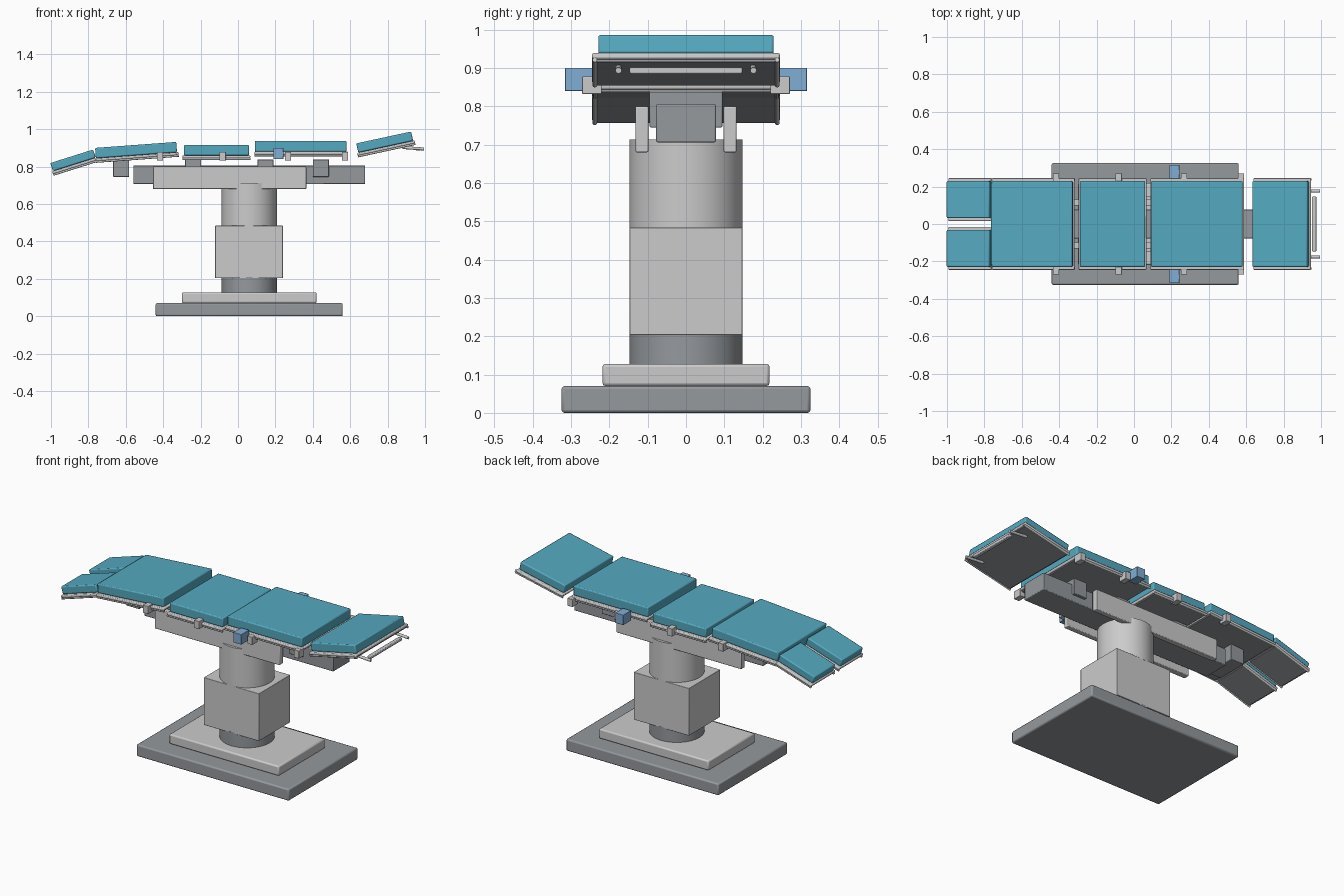
import bpy, math
from mathutils import Matrix, Vector

if "Cube" in bpy.data.objects:
    bpy.data.objects.remove(bpy.data.objects["Cube"])


def material(name, color):
    m = bpy.data.materials.new(name)
    m.diffuse_color = color
    m.use_nodes = True
    m.node_tree.nodes["Principled BSDF"].inputs["Base Color"].default_value = m.diffuse_color
    return m


TEAL = material("teal_vinyl", (0.09, 0.40, 0.53, 1))
BLUE = material("blue_clamp", (0.22, 0.42, 0.66, 1))
DARK = material("dark_metal", (0.16, 0.17, 0.18, 1))
MID = material("mid_metal", (0.30, 0.32, 0.34, 1))


def finish(o, name, bevel, mat):
    o.name = name
    if mat:
        o.data.materials.append(mat)
    if bevel:
        b = o.modifiers.new("bevel", "BEVEL")
        b.width, b.segments = bevel, 2
    bpy.ops.object.shade_smooth_by_angle(angle=math.radians(35))
    return o


def box(name, x, y, z, bevel=0.004, mat=None, frame=Matrix()):
    """Box from (min, max) ranges, optionally placed in a tilted frame."""
    bpy.ops.mesh.primitive_cube_add(size=1)
    o = bpy.context.object
    size = Vector([r[1] - r[0] for r in (x, y, z)])
    mid = Vector([(r[0] + r[1]) / 2 for r in (x, y, z)])
    o.data.transform(Matrix.Translation(mid) @ Matrix.Diagonal(size.to_4d()))
    o.matrix_world = frame
    return finish(o, name, bevel, mat)


def cylinder(name, a, b, r, sides=48, bevel=0.0, mat=None, frame=Matrix()):
    a, b = Vector(a), Vector(b)
    bpy.ops.mesh.primitive_cylinder_add(radius=r, depth=(b - a).length, vertices=sides)
    o = bpy.context.object
    turn = (b - a).to_track_quat("Z", "Y").to_matrix().to_4x4()
    o.matrix_world = frame @ Matrix.Translation((a + b) / 2) @ turn
    return finish(o, name, bevel, mat)


def section(name, x, z, length, tilt, y=(-0.229, 0.229), thick=0.055, lip=(0.01, 0.01)):
    """Cushion on a support plate with thin edge rails; x, z = lower left cushion edge."""
    f = Matrix.Translation((x, 0, z)) @ Matrix.Rotation(-math.radians(tilt), 4, "Y")
    box(name + "_cushion", (0, length), y, (0, thick), 0.006, TEAL, f)
    x0, x1 = -lip[0], length + lip[1]
    py = (y[0] - 0.016, y[1] + 0.016)
    box(name + "_plate", (x0, x1), py, (-0.016, 0), 0.005, None, f)
    box(name + "_underside", (x0 + .01, x1 - .01), (py[0] + .012, py[1] - .012),
        (-0.022, -0.014), 0, MID, f)
    for i, ry in enumerate((py[0] + 0.007, py[1] - 0.007)):
        cylinder(f"{name}_rail_{i}", (x0, ry, -0.019), (x1, ry, -0.019), 0.006, 12, frame=f)


# Stepped base
box("base", (-0.44, 0.56), (-0.325, 0.325), (0, 0.07), 0.008, MID)
box("base_step", (-0.30, 0.42), (-0.218, 0.218), (0.07, 0.128), 0.008)

# Telescoping column
cylinder("column_lower", (0.06, 0, 0.12), (0.06, 0, 0.21), 0.148, 64, mat=MID)
box("column_housing", (-0.122, 0.24), (-0.147, 0.147), (0.203, 0.484), 0.002)
cylinder("column_upper", (0.06, 0, 0.48), (0.06, 0, 0.713), 0.148, 64)

# Sliding beam, side cheeks and cross blocks
box("slide_beam", (-0.56, 0.68), (-0.078, 0.078), (0.706, 0.806), 0.004, MID)
for side in (-1, 1):
    box("beam_cheek", (-0.455, 0.365), tuple(sorted((side * 0.098, side * 0.132))),
        (0.68, 0.80), 0.004)
for cx in (-0.625, -0.24, 0.147, 0.443):
    box("cross_block", (cx - 0.043, cx + 0.043), (-0.095, 0.095), (0.745, 0.838), 0.003, MID)

# Body sections
section("back", 0.09, 0.88, 0.49, 0, thick=0.058, lip=(0.002, 0.008))
section("seat", -0.29, 0.86, 0.35, 0, lip=(0.008, 0.006))
section("upper_leg", -0.76, 0.845, 0.435, 4.2, lip=(0.0, 0.008))
section("head", 0.643, 0.875, 0.30, 12.2, thick=0.05, lip=(0.006, 0.008))
section("lower_leg_left", -0.99, 0.776, 0.24, 17.5, (-0.229, -0.032), 0.045, (0.004, 0.0))
section("lower_leg_right", -0.99, 0.776, 0.24, 17.5, (0.032, 0.229), 0.045, (0.004, 0.0))

# Rail clamps and blue accessory clamps
for side in (-1, 1):
    for cx in (-0.417, -0.082, 0.267, 0.572):
        box("rail_clamp", (cx - 0.017, cx + 0.017), tuple(sorted((side * 0.22, side * 0.271))),
            (0.832, 0.878), 0.002)
    box("accessory_clamp", (0.19, 0.243), tuple(sorted((side * 0.243, side * 0.316))),
        (0.84, 0.90), 0.002, BLUE)

# Head end handle
for side in (-1, 1):
    cylinder("handle_rod", (0.88, side * 0.176, 0.902), (0.995, side * 0.176, 0.894), 0.008, 16)
box("handle_bar", (0.952, 0.975), (-0.147, 0.147), (0.885, 0.902), 0.004)
